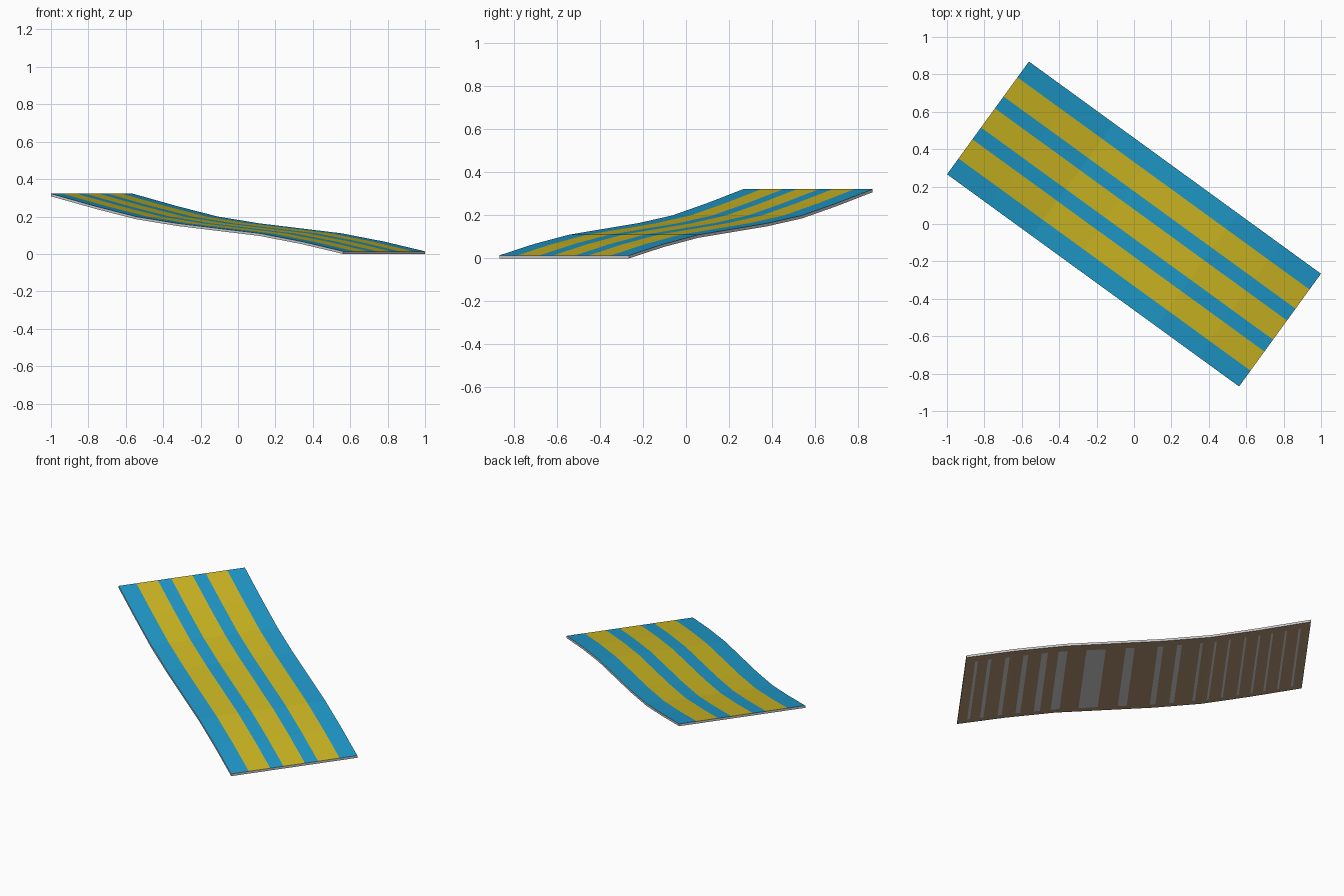
import bpy, bmesh, math

if "Cube" in bpy.data.objects:
    bpy.data.objects.remove(bpy.data.objects["Cube"])

LENGTH, WIDTH, THICK = 1.93, 0.745, 0.014
TURN = math.radians(-36)
# height of the top surface along the length (fraction, z)
PROFILE = [(0, .322), (.15, .256), (.29, .20), (.43, .164),
           (.715, .11), (.86, .066), (1, THICK)]
STRIPES = [(.14, .31), (.415, .585), (.69, .86)]
# underside grey bands: (centre, half width) as fractions of the length
BANDS = [(.03, .003), (.07, .003), (.11, .003), (.147, .003), (.187, .003),
         (.233, .003), (.274, .003), (.315, .004), (.379, .007), (.434, .008),
         (.522, .013), (.621, .028), (.717, .013), (.77, .009), (.825, .007),
         (.878, .006), (.93, .005), (.968, .004)]


def material(name, colour):
    m = bpy.data.materials.new(name)
    m.diffuse_color = (*colour, 1)
    m.use_nodes = True
    m.node_tree.nodes["Principled BSDF"].inputs["Base Color"].default_value = m.diffuse_color
    return m


BLUE = material("blue", (.0144, .33, .61))
YELLOW = material("yellow", (.63, .49, .017))
GREY = material("light_grey", (.6, .6, .6))
BROWN = material("brown", (.41, .28, .16))


def height(u):
    for (a, za), (b, zb) in zip(PROFILE, PROFILE[1:]):
        if u <= b:
            return za + (zb - za) * (u - a) / (b - a)
    return PROFILE[-1][1]


def point(u, v, drop):
    x, y = (u - .5) * LENGTH, (v - .5) * WIDTH
    c, s = math.cos(TURN), math.sin(TURN)
    return (x * c - y * s, x * s + y * c, height(u) - drop)


def finish(name, bm, mats):
    mesh = bpy.data.meshes.new(name)
    bm.to_mesh(mesh)
    bm.free()
    for m in mats:
        mesh.materials.append(m)
    ob = bpy.data.objects.new(name, mesh)
    bpy.context.collection.objects.link(ob)
    return ob


def sheet(name, us, vs, drop, flip, mats, rule):
    """Curved sheet on a u/v grid; rule(u, v) picks each face's colour."""
    bm = bmesh.new()
    grid = [[bm.verts.new(point(u, v, drop)) for v in vs] for u in us]
    for i in range(len(us) - 1):
        for j in range(len(vs) - 1):
            q = [grid[i][j], grid[i + 1][j], grid[i + 1][j + 1], grid[i][j + 1]]
            f = bm.faces.new(q[::-1] if flip else q)
            f.material_index = rule((us[i] + us[i + 1]) / 2, (vs[j] + vs[j + 1]) / 2)
    return finish(name, bm, mats)


knots = [u for u, _ in PROFILE]

# striped top surface
sheet("striped_top", knots, [0] + [e for s in STRIPES for e in s] + [1], 0, False,
      [BLUE, YELLOW], lambda u, v: int(any(a < v < b for a, b in STRIPES)))

# brown underside with narrow grey cross bands
cuts = sorted(set(knots + [c + d * h for c, h in BANDS for d in (-1, 1)]))
sheet("underside", cuts, [0, .05, .92, 1], THICK, True, [BROWN, GREY],
      lambda u, v: int(.05 < v < .92 and any(abs(u - c) < h for c, h in BANDS)))

# thin grey rim around the slab
bm = bmesh.new()
loop = [(u, 0) for u in knots] + [(u, 1) for u in reversed(knots)]
low = [bm.verts.new(point(u, v, THICK)) for u, v in loop]
top = [bm.verts.new(point(u, v, 0)) for u, v in loop]
for i in range(len(loop)):
    k = (i + 1) % len(loop)
    bm.faces.new((low[i], low[k], top[k], top[i]))
finish("rim", bm, [GREY])
